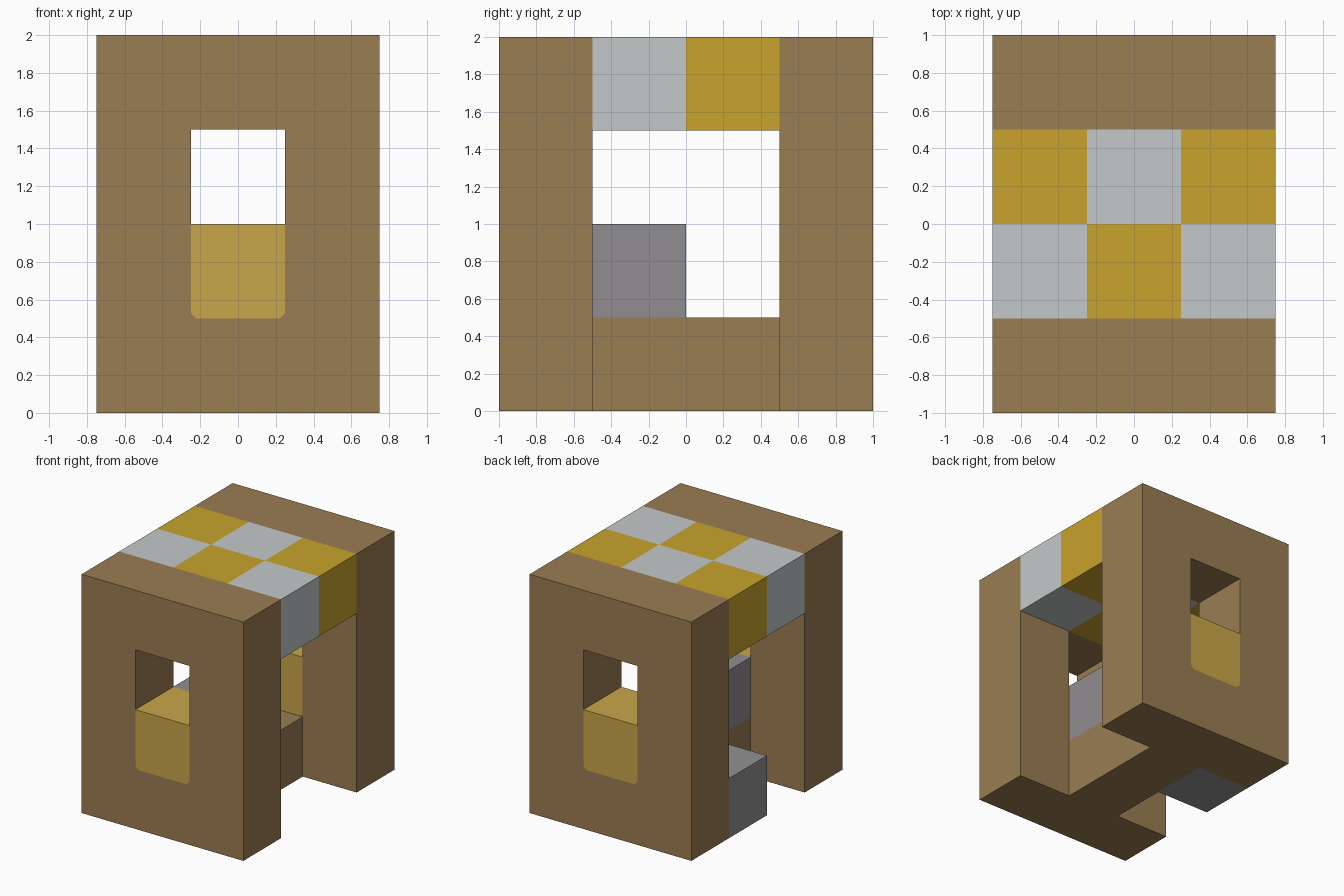
import bpy, math

if "Cube" in bpy.data.objects:
    bpy.data.objects.remove(bpy.data.objects["Cube"], do_unlink=True)

U = 0.5      # block size
H = U / 2


def material(name, *rgb):
    # Display values (0-255) turned into linear colour
    lin = [((c / 255 + 0.055) / 1.055) ** 2.4 for c in rgb]
    mat = bpy.data.materials.new(name)
    mat.use_nodes = True
    mat.diffuse_color = (*lin, 1)
    mat.node_tree.nodes["Principled BSDF"].inputs["Base Color"].default_value = (*lin, 1)
    return mat


wood = material("wood brown", 154, 125, 82)
gold = material("gold", 200, 163, 45)
silver = material("silver", 196, 201, 201)
grey = material("stone grey", 146, 146, 146)
mauve = material("warm grey", 145, 141, 145)
amber = material("amber", 201, 166, 74)


def block(name, centre, size, mat):
    bpy.ops.mesh.primitive_cube_add(size=1, location=centre)
    obj = bpy.context.object
    obj.name = name
    obj.scale = size
    bpy.ops.object.transform_apply(location=False, rotation=False, scale=True)
    obj.data.materials.append(mat)
    return obj


def plate(name, outlines, y, mat):
    # Filled x-z outlines, inner ones become holes, one block thick
    curve = bpy.data.curves.new(name, "CURVE")
    curve.dimensions = "2D"
    curve.fill_mode = "BOTH"
    curve.extrude = H
    for points in outlines:
        spline = curve.splines.new("POLY")
        spline.points.add(len(points) - 1)
        for p, (x, z) in zip(spline.points, points):
            p.co = (x, z, 0, 1)
        spline.use_cyclic_u = True
    obj = bpy.data.objects.new(name, curve)
    bpy.context.collection.objects.link(obj)
    obj.rotation_euler.x = math.pi / 2
    obj.location.y = y
    bpy.ops.object.select_all(action="DESELECT")
    obj.select_set(True)
    bpy.context.view_layer.objects.active = obj
    bpy.ops.object.convert(target="MESH")
    obj = bpy.context.object
    obj.name = name
    obj.data.materials.clear()
    obj.data.materials.append(mat)
    for face in obj.data.polygons:
        face.material_index = 0
        face.use_smooth = False


def opening(top, cut=0.03):
    # Window outline with clipped lower corners
    return [(-H, U + cut), (cut - H, U), (H - cut, U), (H, U + cut), (H, top), (-H, top)]


# End walls with a window, its lower half filled by a panel
wall = [(-0.75, 0), (0.75, 0), (0.75, 2), (-0.75, 2)]
for side, y in (("front", -0.75), ("back", 0.75)):
    plate(side + "_wall", [wall, opening(1.5)], y, wood)
    plate(side + "_panel", [opening(1.0)], y, amber)

# Chequered roof bridging the walls
for i in range(3):
    for j in range(2):
        mat = gold if (i + j) % 2 else silver
        block(f"roof_tile_{i}_{j}", ((i - 1) * U, (j - 0.5) * U, 2 - H), (U, U, U), mat)

# Floor beam and the two inner blocks
block("floor_beam", (0, 0, H), (U, 2 * U, U), wood)
block("inner_block", (0, -H, U + H), (U, U, U), mauve)
block("step_block", (-U, H, H), (U, U, U), grey)
